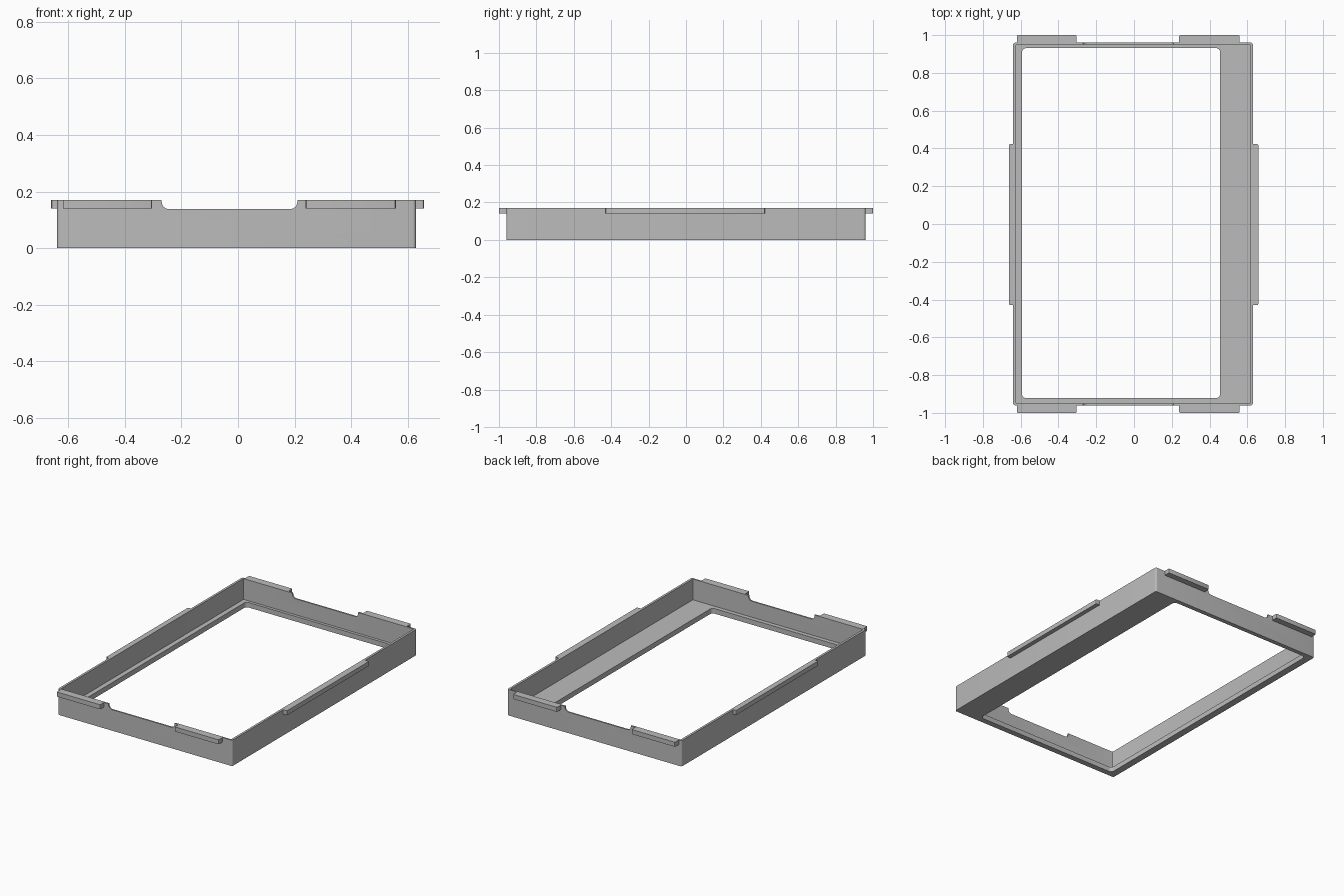
import bpy
import bmesh
from math import cos, sin, pi
from mathutils import Matrix

cube = bpy.data.objects.get("Cube")
if cube:
    bpy.data.objects.remove(cube, do_unlink=True)

grey = bpy.data.materials.new("plain grey")
grey.use_nodes = True
colour = (0.5, 0.5, 0.5, 1)
grey.diffuse_color = colour
grey.node_tree.nodes["Principled BSDF"].inputs["Base Color"].default_value = colour


def rounded_prism(name, u, v, w, radius, steps=6, upright=False):
    """Rounded rectangle over ranges u, v extruded along w; upright swaps to the xz plane."""
    bm = bmesh.new()
    corners = [(u[1], v[1], -1, -1), (u[0], v[1], 1, -1),
               (u[0], v[0], 1, 1), (u[1], v[0], -1, 1)]
    ring = []
    for quarter, (x, y, sx, sy) in enumerate(corners):
        for i in range(steps + 1):
            a = (quarter + i / steps) * pi / 2
            ring.append(bm.verts.new((x + sx * radius + radius * cos(a),
                                      y + sy * radius + radius * sin(a), w[0])))
    base = bm.faces.new(ring)
    top = bmesh.ops.extrude_face_region(bm, geom=[base])["geom"]
    bmesh.ops.translate(bm, vec=(0, 0, w[1] - w[0]),
                        verts=[g for g in top if isinstance(g, bmesh.types.BMVert)])
    if upright:
        bm.transform(Matrix.Rotation(pi / 2, 4, "X"))
    bmesh.ops.recalc_face_normals(bm, faces=bm.faces)
    mesh = bpy.data.meshes.new(name)
    bm.to_mesh(mesh)
    bm.free()
    mesh.materials.append(grey)
    obj = bpy.data.objects.new(name, mesh)
    bpy.context.collection.objects.link(obj)
    return obj


def select_only(obj):
    bpy.ops.object.select_all(action="DESELECT")
    obj.select_set(True)
    bpy.context.view_layer.objects.active = obj


def cut(obj, cutter):
    select_only(obj)
    mod = obj.modifiers.new("cut", "BOOLEAN")
    mod.operation, mod.solver, mod.object = "DIFFERENCE", "EXACT", cutter
    bpy.ops.object.modifier_apply(modifier=mod.name)
    bpy.data.objects.remove(cutter, do_unlink=True)


# Tray frame: outer shell, cavity, floor opening and end-wall notches
top_z, tab_z = 0.17, 0.14
frame = rounded_prism("frame", (-0.64, 0.63), (-0.96, 0.96), (0, top_z), 0.012)
cut(frame, rounded_prism("cavity", (-0.625, 0.615), (-0.95, 0.95), (0.033, 0.3), 0.005))
cut(frame, rounded_prism("opening", (-0.593, 0.456), (-0.922, 0.931), (-0.1, 0.1), 0.022))
cut(frame, rounded_prism("notch", (-0.27, 0.21), (0.138, 0.3), (-1.2, 1.2), 0.025, upright=True))

# Clip tabs along the rim
parts = [frame]
for end, y in (("front", (-1.0, -0.955)), ("back", (0.955, 1.0))):
    for side, x in (("right", (-0.62, -0.304)), ("left", (0.239, 0.559))):
        parts.append(rounded_prism(f"{end}_{side}_tab", x, y, (tab_z, top_z), 0.006, 3))
for side, x in (("right", (-0.661, -0.63)), ("left", (0.62, 0.658))):
    parts.append(rounded_prism(f"{side}_side_tab", x, (-0.43, 0.423), (tab_z, top_z), 0.006, 3))

for part in parts:
    select_only(part)
    bpy.ops.object.shade_smooth_by_angle()
